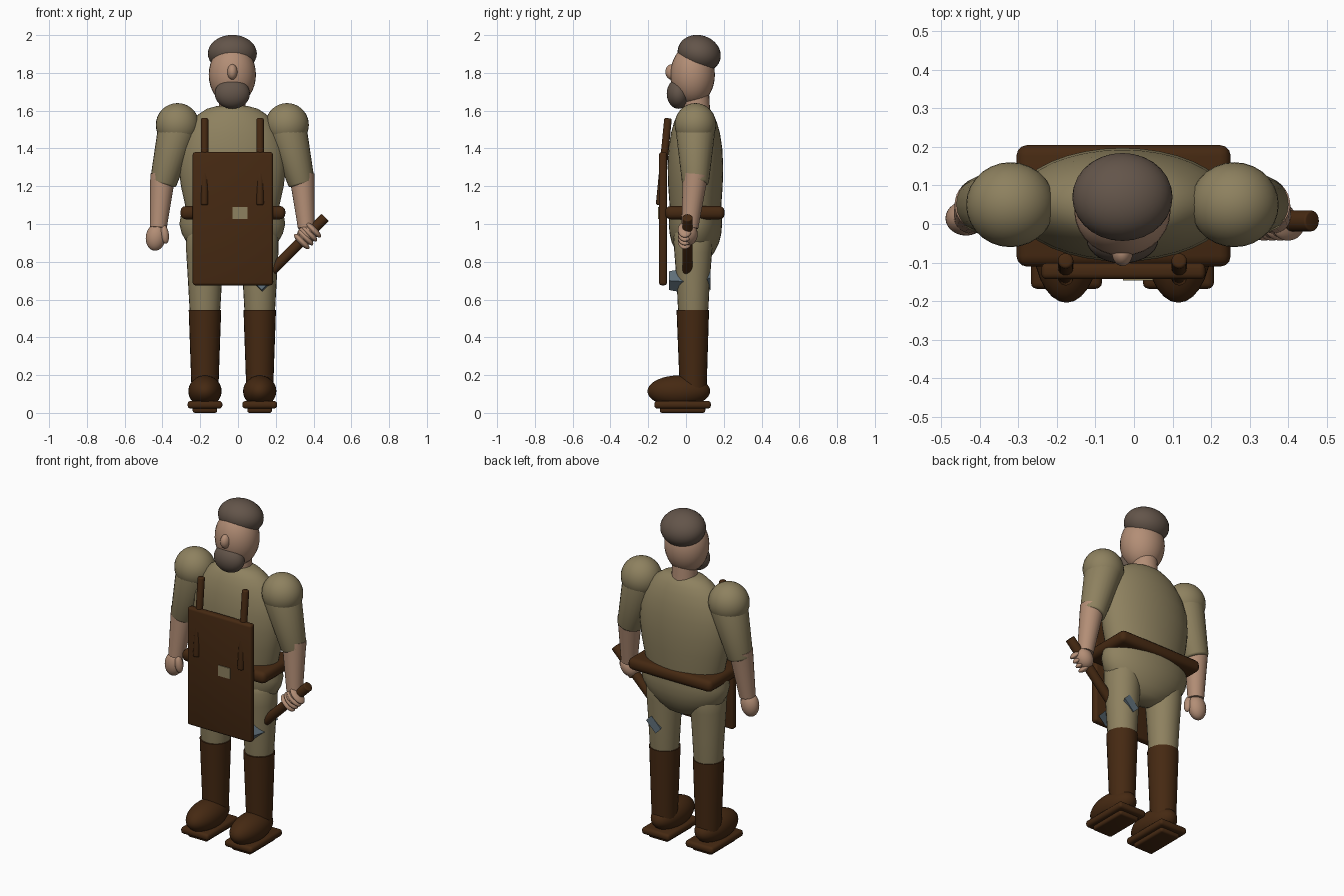
import bpy, bmesh, math
from mathutils import Vector, Matrix

cube = bpy.data.objects.get("Cube")
if cube:
    bpy.data.objects.remove(cube)

MID = -0.03   # body centre line
BACK = 0.05   # body depth centre


def material(name, rgb):
    m = bpy.data.materials.new(name)
    m.use_nodes = True
    m.diffuse_color = (*rgb, 1)
    m.node_tree.nodes["Principled BSDF"].inputs["Base Color"].default_value = (*rgb, 1)
    return m


CLOTH = material("khaki cloth", (0.27, 0.22, 0.115))
SKIN = material("skin", (0.45, 0.27, 0.18))
LEATHER = material("dark leather", (0.06, 0.022, 0.006))
HAIR = material("grey brown hair", (0.125, 0.09, 0.068))
STEEL = material("steel", (0.12, 0.165, 0.2))


def finish(name, bm, mat, smooth=True):
    bmesh.ops.recalc_face_normals(bm, faces=bm.faces[:])
    mesh = bpy.data.meshes.new(name)
    bm.to_mesh(mesh)
    bm.free()
    mesh.materials.append(mat)
    ob = bpy.data.objects.new(name, mesh)
    bpy.context.collection.objects.link(ob)
    if smooth:
        bpy.ops.object.select_all(action='DESELECT')
        ob.select_set(True)
        bpy.context.view_layer.objects.active = ob
        bpy.ops.object.shade_smooth_by_angle(angle=math.radians(40))
    return ob


def ball(name, mat, centre, radii, tilt=0, axis='X'):
    bm = bmesh.new()
    bmesh.ops.create_uvsphere(bm, u_segments=28, v_segments=18, radius=1)
    place = (Matrix.Translation(centre) @ Matrix.Rotation(math.radians(tilt), 4, axis)
             @ Matrix.Diagonal((*radii, 1)))
    bm.transform(place)
    return finish(name, bm, mat)


def limb(name, mat, start, end, r1, r2, bevel=0.0):
    a, b = Vector(start), Vector(end)
    bm = bmesh.new()
    bmesh.ops.create_cone(bm, cap_ends=True, segments=24, radius1=r1, radius2=r2,
                          depth=(b - a).length)
    if bevel:
        rims = [e for e in bm.edges if any(len(f.verts) > 4 for f in e.link_faces)]
        bmesh.ops.bevel(bm, geom=rims, offset=bevel, segments=3, profile=0.5, affect='EDGES')
    turn = (b - a).to_track_quat('Z', 'Y').to_matrix().to_4x4()
    bm.transform(Matrix.Translation((a + b) / 2) @ turn)
    return finish(name, bm, mat)


def box(name, mat, centre, size, bevel=0.0, turn=None):
    bm = bmesh.new()
    bmesh.ops.create_cube(bm, size=1)
    bm.transform(Matrix.Diagonal((*size, 1)))
    if bevel:
        bmesh.ops.bevel(bm, geom=bm.edges[:], offset=bevel, segments=3, profile=0.5,
                        affect='EDGES')
    bm.transform(Matrix.Translation(centre) @ (turn or Matrix()))
    return finish(name, bm, mat)


def lathe(name, mat, centre, rings, sides=36):
    """Stack elliptical rings given as (height, half width, half depth)."""
    bm = bmesh.new()
    loops = []
    for z, rx, ry in rings:
        angles = [math.tau * i / sides for i in range(sides)]
        loops.append([bm.verts.new((centre[0] + rx * math.cos(t),
                                    centre[1] + ry * math.sin(t), z)) for t in angles])
    for low, high in zip(loops, loops[1:]):
        for i in range(sides):
            j = (i + 1) % sides
            bm.faces.new((low[i], low[j], high[j], high[i]))
    bm.faces.new(loops[0])
    bm.faces.new(loops[-1])
    return finish(name, bm, mat)


# Torso and hips
lathe("torso", CLOTH, (MID, BACK), [
    (1.03, .235, .13), (1.1, .25, .137), (1.2, .272, .144), (1.3, .284, .147),
    (1.4, .278, .142), (1.48, .252, .13), (1.54, .215, .113), (1.58, .18, .095),
    (1.61, .135, .075), (1.625, .08, .055)])
lathe("hips", CLOTH, (MID, BACK), [
    (.79, .05, .03), (.81, .12, .07), (.85, .19, .1), (.9, .24, .125),
    (.95, .268, .137), (1.0, .28, .141), (1.06, .27, .138)])
box("belt", LEATHER, (MID + .003, .047, 1.06), (.555, .315, .07), .028)

# Head
limb("neck", SKIN, (MID, .055, 1.57), (MID, .055, 1.72), .074, .066)
ball("head", SKIN, (MID, .035, 1.79), (.125, .118, .16))
ball("hair", HAIR, (MID, .07, 1.902), (.13, .116, .097), -18)
ball("beard", HAIR, (MID, -.04, 1.69), (.093, .062, .08))
ball("nose", SKIN, (MID, -.075, 1.805), (.027, .034, .041))

for side, label in ((-1, "right"), (1, "left")):
    # Arms
    sx = MID + side * .29
    elbow = (MID + side * .368, BACK, 1.21)
    wrist = (MID + side * .392, .02, .98)
    ball(label + "_shoulder", CLOTH, (sx, BACK, 1.525), (.115, .11, .115))
    limb(label + "_sleeve", CLOTH, elbow, (sx, BACK, 1.5), .07, .105, .012)
    limb(label + "_forearm", SKIN, wrist, (elbow[0], elbow[1], 1.26), .045, .067)
    # Legs
    lx = MID + side * .145
    lathe(label + "_leg", CLOTH, (lx, .038), [
        (.52, .078, .076), (.56, .082, .081), (.7, .09, .088), (.85, .099, .1),
        (.93, .1, .105), (.98, .085, .09), (1.01, .05, .05)], 24)
    limb(label + "_boot_shaft", LEATHER, (lx, .038, .12), (lx, .036, .545), .071, .086)
    ball(label + "_boot_foot", LEATHER, (lx, -.038, .115), (.088, .166, .083))
    box(label + "_sole", LEATHER, (lx, -.018, .043), (.184, .3, .04), .016)
    box(label + "_tread", LEATHER, (lx, -.018, .02), (.13, .24, .04), .012)
    # Shoulder straps sinking into the pack
    px = MID + side * .147
    limb(label + "_strap", LEATHER, (px, -.14, 1.1), (px, -.095, 1.56), .02, .02, .008)

# Open right hand
ball("right_hand", SKIN, (-.435, .015, .93), (.053, .045, .072), 8, 'Y')
ball("right_thumb", SKIN, (-.388, -.005, .945), (.022, .024, .05), -8, 'Y')

# Flat pack with buckle
box("pack", LEATHER, (-.0275, -.122, 1.028), (.425, .042, .705), .014)
box("pack_buckle", CLOTH, (.01, -.143, 1.058), (.078, .008, .064))

# Tool handle gripped by the left hand
top, low = Vector((.462, .008, 1.035)), Vector((.1, .008, .675))
limb("tool_handle", LEATHER, low, top, .027, .027, .005)
ball("left_fist", SKIN, (.365, .012, .945), (.05, .05, .062), 35, 'Y')
along = (top - low).normalized()
for i in range(4):
    spot = Vector((.368, -.006, .938)) + along * (i - 1.5) * .029
    ball(f"left_finger_{i + 1}", SKIN, spot, (.055, .037, .018), 45, 'Y')

# Tool head: a block in front, a flared blade behind
tilt = Matrix.Rotation(math.radians(45), 4, 'Y')


def flare(name, y1, y2, size1, size2):
    bm = bmesh.new()
    bmesh.ops.create_cube(bm, size=1)
    for v in bm.verts:
        w, h = size1 if v.co.y < 0 else size2
        v.co = (v.co.x * w, y1 if v.co.y < 0 else y2, v.co.z * h)
    bm.transform(Matrix.Translation((.125, 0, .7)) @ tilt)
    finish(name, bm, STEEL, False)


flare("tool_head_block", -.09, 0, (.07, .07), (.1, .085))
flare("tool_head_core", 0, .075, (.06, .05), (.045, .04))
flare("tool_head_blade", .075, .13, (.04, .035), (.05, .09))
